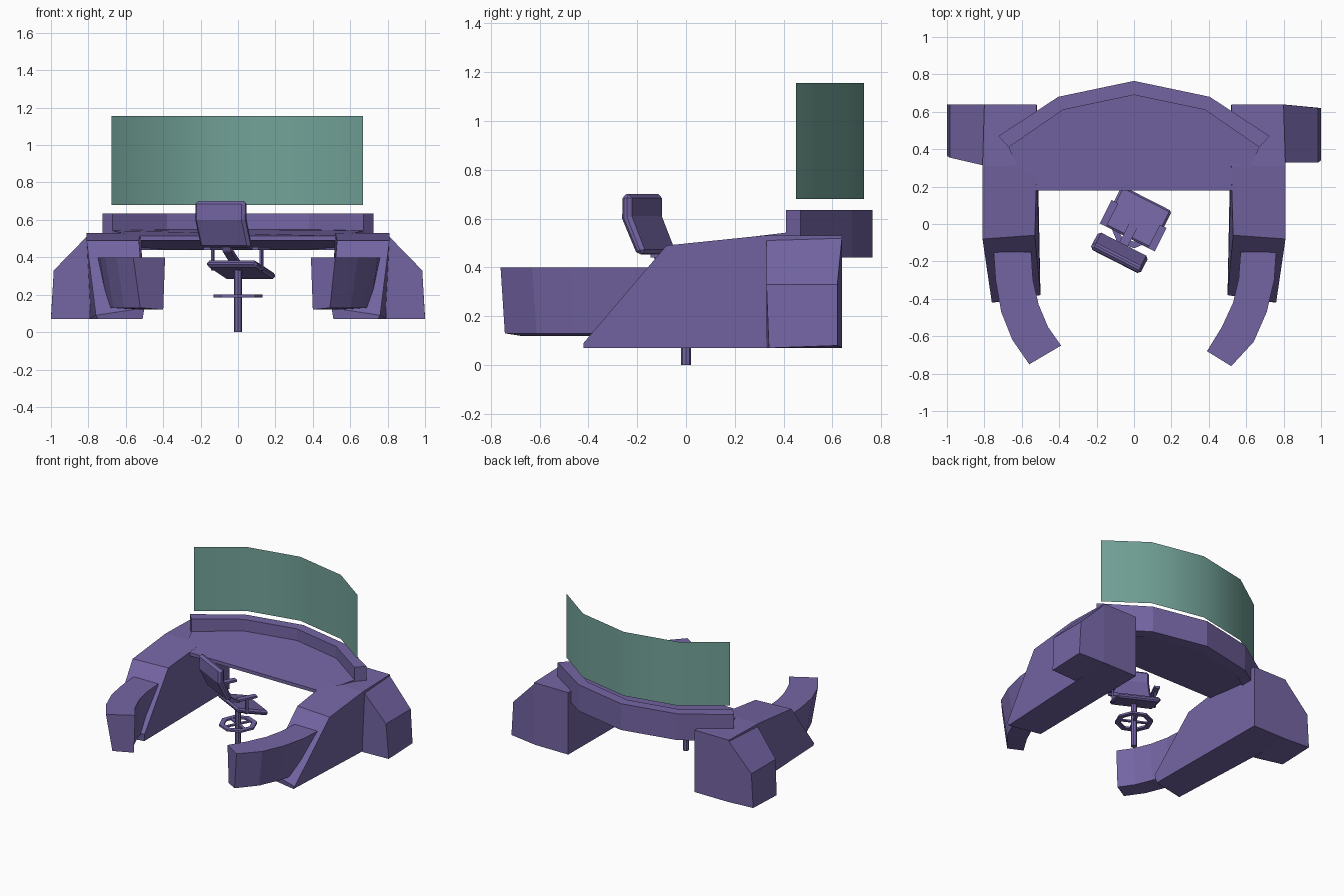
import bpy, bmesh, math
from mathutils import Matrix, Vector

cube = bpy.data.objects.get("Cube")
if cube:
    bpy.data.objects.remove(cube, do_unlink=True)


def material(name, rgb):
    m = bpy.data.materials.new(name)
    m.use_nodes = True
    m.diffuse_color = (*rgb, 1)
    m.node_tree.nodes["Principled BSDF"].inputs["Base Color"].default_value = (*rgb, 1)
    return m


PURPLE = material("muted_purple", (0.175, 0.13, 0.37))
TEAL = material("screen_teal", (0.17, 0.365, 0.315))
CHAIR = Matrix.Rotation(math.radians(-27), 4, "Z")


def loft(name, rings, mat=PURPLE, loop=False, closed=True, matrix=None, bevel=0):
    """Skin a list of equal-sized point rings, capping the ends."""
    bm = bmesh.new()
    rows = [[bm.verts.new(p) for p in ring] for ring in rings]
    n = len(rows[0])
    pairs = list(zip(rows, rows[1:])) + ([(rows[-1], rows[0])] if loop else [])
    for a, b in pairs:
        for i in range(n if closed else n - 1):
            j = (i + 1) % n
            bm.faces.new((a[i], a[j], b[j], b[i]))
    if closed and not loop:
        bm.faces.new(rows[0])
        bm.faces.new(rows[-1])
    if closed:
        bmesh.ops.recalc_face_normals(bm, faces=bm.faces)
    if matrix:
        bm.transform(matrix)
    me = bpy.data.meshes.new(name)
    bm.to_mesh(me)
    bm.free()
    me.materials.append(mat)
    ob = bpy.data.objects.new(name, me)
    bpy.context.collection.objects.link(ob)
    if bevel:
        mod = ob.modifiers.new("Bevel", "BEVEL")
        mod.width = bevel
        mod.segments = 1
    return ob


def slab(name, profile, half, bevel=0):
    """Chair part: a y-z profile extruded across x."""
    return loft(name, [[(x, y, z) for y, z in profile] for x in (-half, half)],
                matrix=CHAIR, bevel=bevel)


def box(name, x, y, z):
    """Chair part: box from (min, max) ranges."""
    return loft(name, [[(x[0], y[0], k), (x[1], y[0], k), (x[1], y[1], k), (x[0], y[1], k)]
                       for k in z], matrix=CHAIR)


def flip(points, s):
    return [(s * x, y, z) for x, y, z in points]


# Side consoles: sloped front, slightly flared walls
pod_outer = [(.75, -.42, .07), (.76, -.42, .09), (.81, -.08, .49),
             (.81, .31, .53), (.80, .64, .53), (.80, .64, .07)]
pod_inner = [(.51, -.37, .07), (.50, -.38, .13), (.53, -.06, .49),
             (.52, .31, .53), (.52, .64, .53), (.52, .64, .07)]

# Curved front arms: (outer x, y) and (inner x, y) stations
arms = {
    "left": [(.76, -.15, .57, -.15), (.75, -.30, .56, -.29), (.71, -.47, .53, -.42),
             (.64, -.63, .47, -.55), (.52, -.76, .39, -.68)],
    "right": [(.75, -.15, .55, -.15), (.74, -.30, .54, -.30), (.71, -.47, .51, -.43),
              (.65, -.62, .46, -.55), (.56, -.75, .39, -.65)],
}

for side, s in (("left", 1), ("right", -1)):
    loft(side + "_console", [flip(pod_outer, s), flip(pod_inner, s)])

    rings = []
    for ox, oy, ix, iy in arms[side]:
        o, i = Vector((ox, oy, .40)), Vector((ix, iy, .40))
        low = o.lerp(i, .22)
        rings.append(flip([o, i, (ix + .01, iy, .12), (low.x, low.y, .13)], s))
    loft(side + "_arm", rings)

    # Outer wing with a sloping roof
    front, back = (.33, .62) if s > 0 else (.355, .64)
    root = .33 if s > 0 else .31
    loft(side + "_wing", [
        flip([(.79, root, .07), (.79, root, .53), (.79, .64, .53), (.79, .64, .07)], s),
        flip([(1, front + .01, .07), (.985, front, .33), (.985, back, .33), (1, back, .08)], s)])

# Rim arc shared by the desk, the raised rim and the screen
outer = [(-.725, .47), (-.405, .68), (0, .765), (.405, .68), (.725, .47)]
inner = [(-.67, .41), (-.38, .61), (0, .69), (.38, .61), (.67, .41)]
loft("raised_rim", [[(ox, oy, .635), (ix, iy, .635), (ix, iy, .44), (ox, oy, .44)]
                    for (ox, oy), (ix, iy) in zip(outer, inner)])

# Desk top, rising gently to the rim
outline = [(-.53, .18), (-.63, .32)] + inner + [(.63, .32), (.53, .18)]
loft("desk_top", [[(x, y, .515 + min(y - .18, .28) * .12) for x, y in outline],
                  [(x, y, .49 - min(y - .18, .4) * .12) for x, y in outline]])

# Curved screen sheet
arc = [(-.675, .45), (-.39, .65), (0, .73), (.39, .65), (.668, .45)]
screen = loft("curved_screen", [[(x, y, z) for x, y in arc] for z in (.68, 1.155)],
              TEAL, closed=False)
screen.data.polygons.foreach_set("use_smooth", [True] * len(screen.data.polygons))

# Chair seat and backrest
slab("seat", [(-.08, .385), (-.08, .35), (.15, .28), (.155, .315)], .15, .012)
slab("backrest", [(-.222, .70), (-.225, .60), (-.155, .45), (-.115, .46),
                  (-.18, .61), (-.18, .70)], .15, .015)
slab("back_support", [(-.15, .47), (-.13, .43), (.02, .32), (.02, .35)], .025)
for side, s in (("left", -1), ("right", 1)):
    x = sorted((s * .125, s * .165))
    box(side + "_armrest", x, (-.08, .06), (.44, .455))
    box(side + "_armrest_post", sorted((s * .14, s * .152)), (-.02, 0), (.33, .445))


# Chair post, foot ring and spokes
def octagon(r, z):
    return [(r * math.cos(a * math.pi / 4), r * math.sin(a * math.pi / 4), z) for a in range(8)]


loft("chair_post", [octagon(.021, 0), octagon(.021, .34)])
loft("foot_ring", [octagon(.13, .186), octagon(.13, .2), octagon(.095, .2), octagon(.095, .186)],
     loop=True)
box("foot_spoke_across", (-.1, .1), (-.01, .01), (.188, .198))
box("foot_spoke_along", (-.01, .01), (-.1, .1), (.188, .198))
